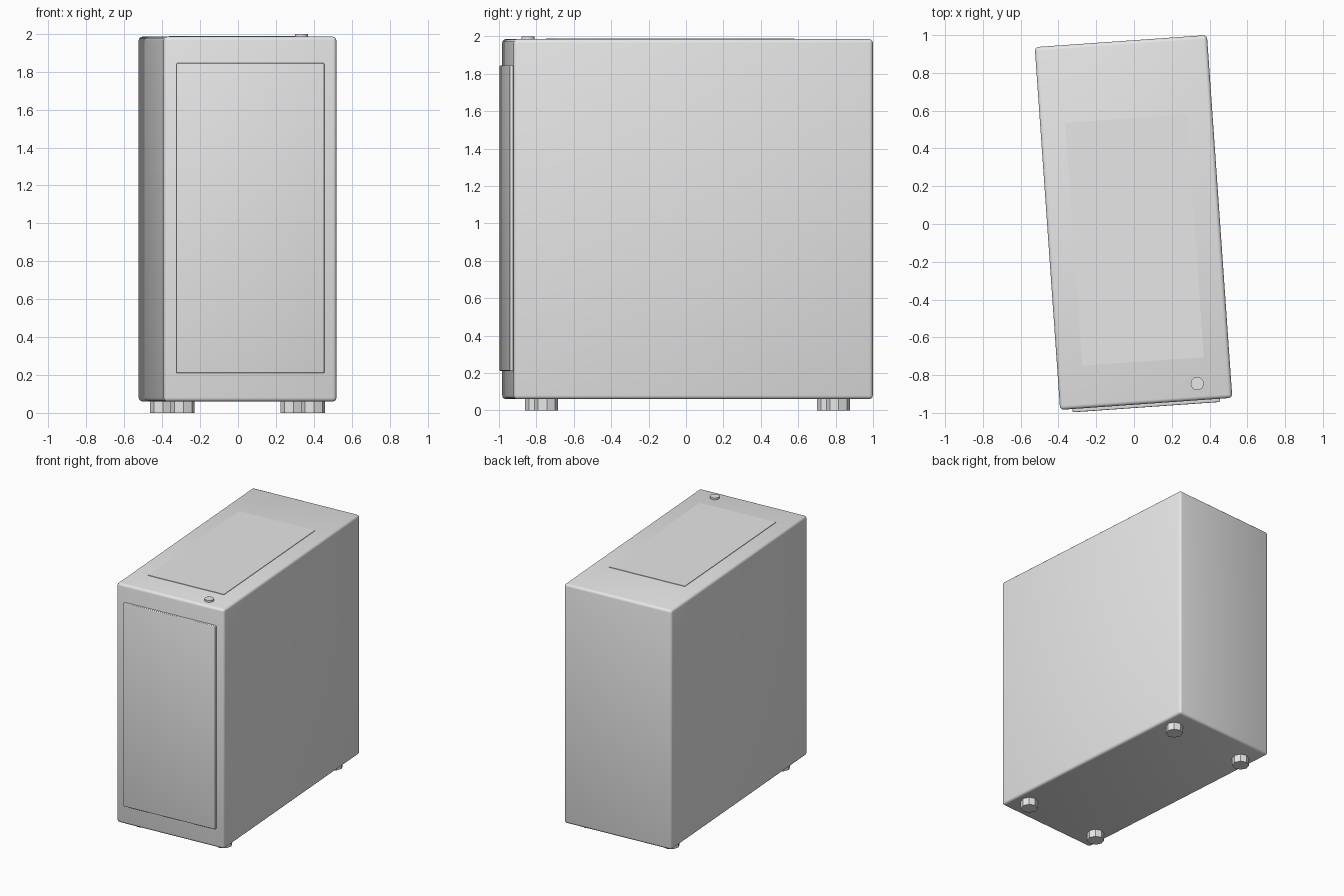
import bpy
from math import radians
from mathutils import Matrix

old = bpy.data.objects.get("Cube")
if old:
    bpy.data.objects.remove(old, do_unlink=True)

GREY = (0.8, 0.8, 0.8, 1)
mat = bpy.data.materials.new("light_grey")
mat.use_nodes = True
mat.diffuse_color = GREY
mat.node_tree.nodes["Principled BSDF"].inputs["Base Color"].default_value = GREY

# The whole tower stands slightly turned on the floor
turn = Matrix.Translation((-0.0025, 0.008, 0)) @ Matrix.Rotation(radians(4), 4, "Z")


def place(name, centre):
    ob = bpy.context.object
    ob.name = ob.data.name = name
    ob.data.materials.append(mat)
    ob.matrix_world = turn @ Matrix.Translation(centre)
    return ob


def box(name, low, high, bevel=0):
    size = [b - a for a, b in zip(low, high)]
    bpy.ops.mesh.primitive_cube_add(size=1)
    bpy.context.object.data.transform(Matrix.Diagonal((*size, 1)))
    ob = place(name, [(a + b) / 2 for a, b in zip(low, high)])
    if bevel:
        mod = ob.modifiers.new("rounded_edges", "BEVEL")
        mod.width = bevel
        mod.segments = 3
        bpy.ops.object.shade_smooth()
    return ob


def disc(name, x, y, low, high, radius, sides):
    bpy.ops.mesh.primitive_cylinder_add(vertices=sides, radius=radius, depth=high - low)
    return place(name, (x, y, (low + high) / 2))


# Case body
box("case", (-0.457, -0.9625, 0.06), (0.457, 0.9625, 1.985), 0.02)

# Raised front panel and thin top plate
box("front_panel", (-0.391, -0.98, 0.21), (0.391, -0.94, 1.845), 0.006)
box("top_panel", (-0.324, -0.737, 1.97), (0.321, 0.551, 1.989))

# Power button
disc("power_button", 0.277, -0.8745, 1.97, 2.0, 0.035, 16)

# Feet
for side, x in (("left", 0.345), ("right", -0.345)):
    for end, y in (("front", -0.782), ("back", 0.782)):
        disc(f"{end}_{side}_foot", x, y, 0, 0.07, 0.064, 8)
